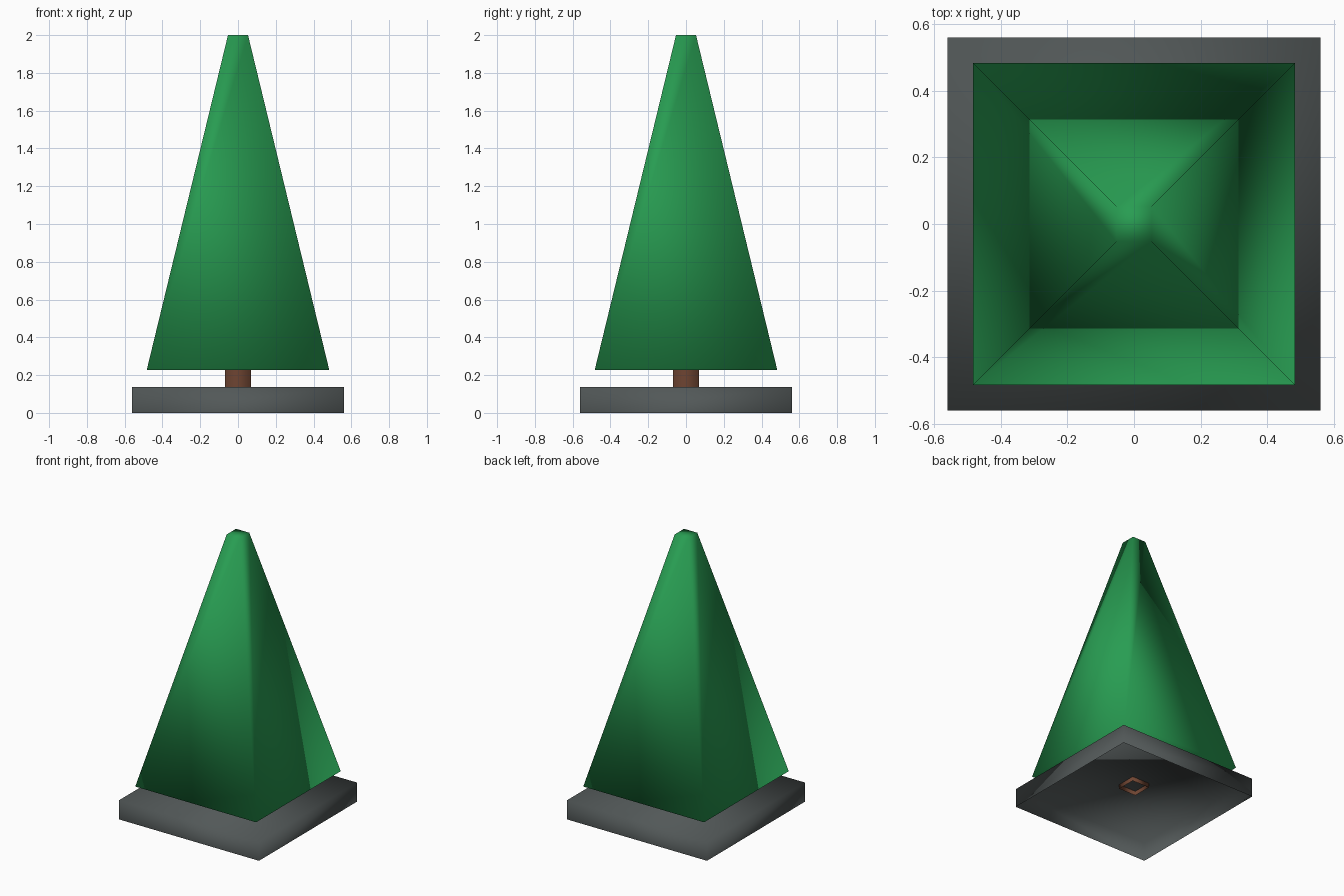
import bpy
import bmesh

if "Cube" in bpy.data.objects:
    bpy.data.objects.remove(bpy.data.objects["Cube"])


def material(name, rgb):
    m = bpy.data.materials.new(name)
    m.diffuse_color = (*rgb, 1.0)
    m.use_nodes = True
    m.node_tree.nodes["Principled BSDF"].inputs["Base Color"].default_value = m.diffuse_color
    return m


def square_frustum(name, r0, r1, z0, z1, mat, bottom=True, top=True):
    """Smooth-shaded square block from half-width r0 at z0 to r1 at z1, caps optional."""
    bm = bmesh.new()
    corners = ((-1, -1), (1, -1), (1, 1), (-1, 1))
    low = [bm.verts.new((x * r0, y * r0, z0)) for x, y in corners]
    high = [bm.verts.new((x * r1, y * r1, z1)) for x, y in corners]
    for i in range(4):
        j = (i + 1) % 4
        bm.faces.new((low[i], low[j], high[j], high[i]))
    if bottom:
        bm.faces.new(low[::-1])
    if top:
        bm.faces.new(high)
    for f in bm.faces:
        f.smooth = True
    mesh = bpy.data.meshes.new(name)
    bm.to_mesh(mesh)
    bm.free()
    mesh.materials.append(mat)
    obj = bpy.data.objects.new(name, mesh)
    bpy.context.collection.objects.link(obj)
    return obj


green = material("leaf green", (0.021, 0.335, 0.084))
brown = material("bark brown", (0.156, 0.058, 0.031))
grey = material("planter grey", (0.084, 0.097, 0.097))

# Planter base: hollow, open underneath
square_frustum("planter_base", 0.56, 0.56, 0.0, 0.137, grey, bottom=False)

# Trunk: open square tube poking through the base into the foliage
square_frustum("trunk", 0.07, 0.07, 0.105, 0.26, brown, bottom=False, top=False)

# Foliage: closed tapering block
square_frustum("foliage", 0.483, 0.053, 0.228, 2.0, green)
